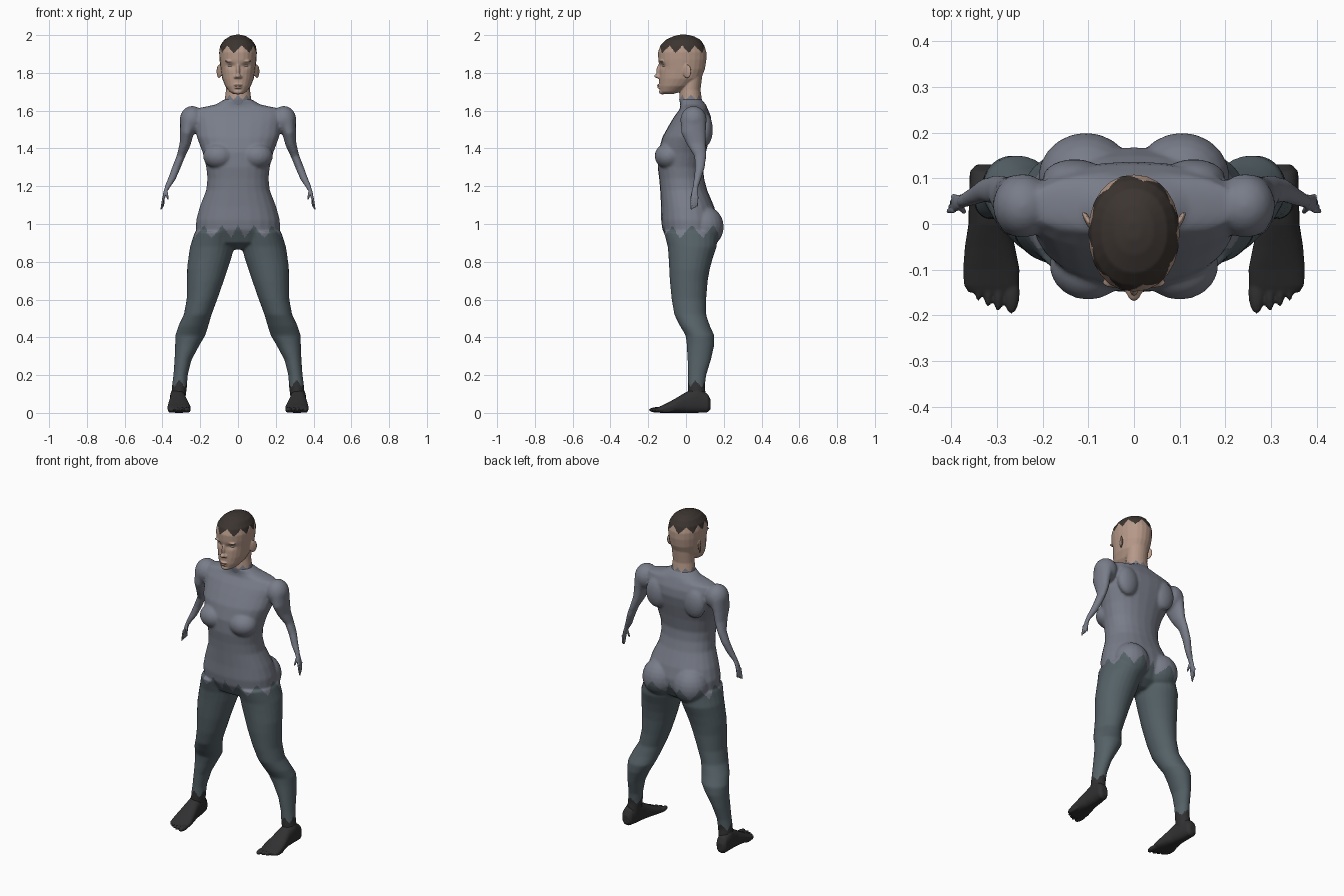
import bpy, bmesh, math
from mathutils import Vector, Matrix

def material(name, rgb):
    m = bpy.data.materials.new(name)
    m.diffuse_color = (*rgb, 1)
    return m

SHIRT, PANTS, SHOE, SKIN, HAIR, EYE = range(6)
MATS = [material("shirt_grey", (.19, .205, .25)), material("trouser_slate", (.09, .12, .135)),
        material("foot_dark", (.03, .03, .032)), material("skin", (.47, .32, .25)),
        material("hair_dark", (.045, .035, .03)), material("eye_white", (.6, .58, .55))]

def loft(bm, rings, sides=24, power=.9):
    """rings: (centre, u, v) -> closed tube of superellipse sections"""
    loops = []
    for c, u, v in rings:
        c, u, v = Vector(c), Vector(u), Vector(v)
        loop = []
        for i in range(sides):
            a = 2 * math.pi * i / sides
            p, q = math.cos(a), math.sin(a)
            p = math.copysign(abs(p) ** power, p)
            q = math.copysign(abs(q) ** power, q)
            loop.append(bm.verts.new(c + u * p + v * q))
        loops.append(loop)
    for a, b in zip(loops, loops[1:]):
        for i in range(sides):
            j = (i + 1) % sides
            bm.faces.new((a[i], a[j], b[j], b[i]))
    bm.faces.new(loops[0])
    bm.faces.new(loops[-1])

def stack(bm, rows, power=.9):
    """rows: z, x min, x max, y front, y back"""
    loft(bm, [(((x0 + x1) / 2, (y0 + y1) / 2, z), ((x1 - x0) / 2, 0, 0), (0, (y1 - y0) / 2, 0))
              for z, x0, x1, y0, y1 in rows], power=power)

def ball(bm, c, r, rot=0):
    m = Matrix.Translation(c) @ Matrix.Rotation(rot, 4, 'Z') @ Matrix.Diagonal((*r, 1))
    bmesh.ops.create_uvsphere(bm, u_segments=20, v_segments=12, radius=1, matrix=m)

def finger(bm, a, b, r):
    a, b = Vector(a), Vector(b)
    loft(bm, [(a.lerp(b, t), (r * k, 0, 0), (0, r * k, 0))
              for t, k in ((0, 1), (.5, .95), (.9, .75), (1, .4))], 10, 1)

def fuse(name, bm, voxel, smooth, colour, shape=None):
    """blend overlapping parts into one skin and colour it by face position"""
    bmesh.ops.recalc_face_normals(bm, faces=bm.faces)
    me = bpy.data.meshes.new(name)
    bm.to_mesh(me)
    bm.free()
    ob = bpy.data.objects.new(name, me)
    bpy.context.scene.collection.objects.link(ob)
    r = ob.modifiers.new("skin", 'REMESH')
    r.mode, r.voxel_size = 'VOXEL', voxel
    s = ob.modifiers.new("soften", 'SMOOTH')
    s.factor, s.iterations = .5, smooth
    dg = bpy.context.evaluated_depsgraph_get()
    new = bpy.data.meshes.new_from_object(ob.evaluated_get(dg))
    ob.modifiers.clear()
    ob.data = new
    new.materials.clear()
    for m in MATS:
        new.materials.append(m)
    if shape:
        for v in new.vertices:
            v.co = shape(v.co)
    for p in new.polygons:
        p.use_smooth = True
        p.material_index = colour(p.center)
    return ob

def zig(x, y, n):
    t = (math.atan2(y, x) / (2 * math.pi) * n) % 1
    return abs(2 * t - 1) * 2 - 1

def body_colour(c):
    if c.z < .155 + .02 * zig(abs(c.x) - .31, c.y - .05, 4):
        return SHOE
    return PANTS if c.z < .96 + .035 * zig(c.x, c.y - .03, 12) else SHIRT

def head_colour(c):
    if c.z > 1.925 + .02 * zig(c.x, c.y + .02, 9):
        return HAIR
    return SKIN if c.z > 1.67 + .014 * zig(c.x, c.y - .025, 8) else SHIRT

# torso, legs and arms
bm = bmesh.new()
torso = [(.865, .05, -.02, .08), (.90, .18, -.09, .13), (.97, .222, -.125, .165),
         (1.02, .222, -.132, .168), (1.09, .203, -.132, .15), (1.18, .168, -.137, .112),
         (1.24, .162, -.142, .096), (1.3, .168, -.15, .091), (1.38, .188, -.148, .106),
         (1.46, .218, -.125, .126), (1.52, .228, -.092, .137), (1.57, .24, -.062, .132),
         (1.61, .225, -.032, .115), (1.632, .12, -.03, .105), (1.66, .071, -.034, .083)]
stack(bm, [(z, -w, w, a, b) for z, w, a, b in torso])
leg = [(.96, .02, .228, -.118, .165), (.88, .02, .254, -.097, .163), (.82, .035, .263, -.092, .142),
       (.76, .055, .27, -.089, .126), (.7, .075, .27, -.086, .115), (.6, .11, .272, -.076, .107),
       (.52, .14, .287, -.062, .107), (.46, .157, .316, -.032, .127), (.41, .173, .332, -.002, .15),
       (.36, .203, .333, .004, .15), (.28, .246, .336, .008, .132), (.2, .266, .342, .011, .107),
       (.14, .27, .35, .01, .1), (.06, .28, .355, .01, .11)]
arm = [(.255, .04, 1.55, .053, .068), (.272, .04, 1.48, .037, .065), (.281, .055, 1.42, .029, .05),
       (.302, .075, 1.36, .022, .032), (.326, .074, 1.3, .022, .026), (.35, .061, 1.24, .02, .02),
       (.372, .051, 1.2, .015, .016), (.382, .047, 1.175, .011, .014)]
for s in (1, -1):
    stack(bm, [(z, s * a, s * b, c, d) for z, a, b, c, d in leg], 1)
    loft(bm, [((s * x, y, z), (s * .95 * r, 0, .3 * r), (0, t, 0)) for x, y, z, r, t in arm], 20, 1)
    ball(bm, (s * .243, .04, 1.55), (.066, .07, .075))          # shoulder
    ball(bm, (s * .1, -.09, 1.36), (.085, .076, .07))           # chest
    ball(bm, (s * .105, .1, .985), (.105, .1, .11))             # buttock
    ball(bm, (s * .13, .1, 1.5), (.07, .042, .09))              # shoulder blade
fuse("body", bm, .007, 6, body_colour)

# feet with toes
foot = [(.13, .325, .02, .018, .07), (.115, .325, .034, .003, .1), (.06, .32, .041, 0, .135),
        (.0, .317, .045, 0, .11), (-.05, .315, .055, 0, .08), (-.1, .312, .062, 0, .052),
        (-.135, .312, .06, 0, .036), (-.15, .308, .05, .004, .028)]
toes = [(.268, .018, -.195), (.297, .0115, -.19), (.319, .0115, -.18), (.34, .011, -.167), (.36, .011, -.15)]
for side, s in (("right", 1), ("left", -1)):
    bm = bmesh.new()
    loft(bm, [((s * x, y, (a + b) / 2), (w, 0, 0), (0, 0, (b - a) / 2)) for y, x, w, a, b in foot], 24, .8)
    for x, r, tip in toes:
        ball(bm, (s * x, tip + .045, .016), (r, .046, .015))
    fuse(side + "_foot", bm, .004, 3, lambda c: SHOE)

# hands with fingers
for side, s in (("right", 1), ("left", -1)):
    bm = bmesh.new()
    loft(bm, [((s * x, y, z), (r, 0, 0), (0, t, 0)) for x, y, z, r, t in
              ((.372, .051, 1.2, .013, .014), (.385, .047, 1.17, .01, .017), (.394, .045, 1.135, .007, .02))], 16, 1)
    for i in range(4):
        finger(bm, (s * .394, .03 + .01 * i, 1.145), (s * (.407 - .004 * i), .028 + .01 * i, 1.075 + .006 * i), .006)
    finger(bm, (s * .382, .04, 1.185), (s * .371, .026, 1.13), .007)
    fuse(side + "_hand", bm, .0022, 3, lambda c: SHIRT)

# head, neck, ears and face
bm = bmesh.new()
skull = [(1.687, .022, -.128, -.07), (1.7, .045, -.138, -.03), (1.73, .068, -.142, .03),
         (1.77, .084, -.142, .08), (1.82, .092, -.14, .1), (1.87, .098, -.147, .108),
         (1.91, .1, -.148, .108), (1.945, .094, -.136, .097), (1.975, .073, -.107, .077),
         (1.994, .043, -.067, .042), (2.002, .015, -.035, .005)]
stack(bm, [(z, -w, w, a, b) for z, w, a, b in skull], .93)
neck = [(1.625, .085, -.03, .1), (1.66, .07, -.036, .084), (1.71, .064, -.032, .077), (1.8, .066, -.02, .088)]
stack(bm, [(z, -w, w, a, b) for z, w, a, b in neck], 1)
ball(bm, (0, -.146, 1.783), (.016, .023, .012))                 # nose tip
ball(bm, (0, -.141, 1.812), (.01, .016, .035))                  # nose bridge
ball(bm, (0, -.139, 1.735), (.024, .015, .006))                 # upper lip
ball(bm, (0, -.138, 1.722), (.021, .015, .006))                 # lower lip
ball(bm, (0, -.125, 1.7), (.026, .018, .014))                   # chin
for s in (1, -1):
    ball(bm, (s * .1, .006, 1.808), (.007, .025, .037), s * -.5)  # ear
    ball(bm, (s * .012, -.143, 1.778), (.01, .011, .008))         # nostril
    ball(bm, (s * .04, -.128, 1.862), (.03, .013, .007))          # brow

def sockets(c):
    d = ((abs(c.x) - .04) / .024) ** 2 + ((c.z - 1.838) / .014) ** 2
    if c.y < -.03:
        c = c + Vector((0, .012 * math.exp(-d), 0))
    return c
fuse("head", bm, .004, 3, head_colour, sockets)

# eyes
for side, s in (("right", 1), ("left", -1)):
    bm = bmesh.new()
    ball(bm, (s * .04, -.113, 1.838), (.018, .011, .006), s * .35)
    fuse(side + "_eye", bm, .0015, 1, lambda c: EYE)
